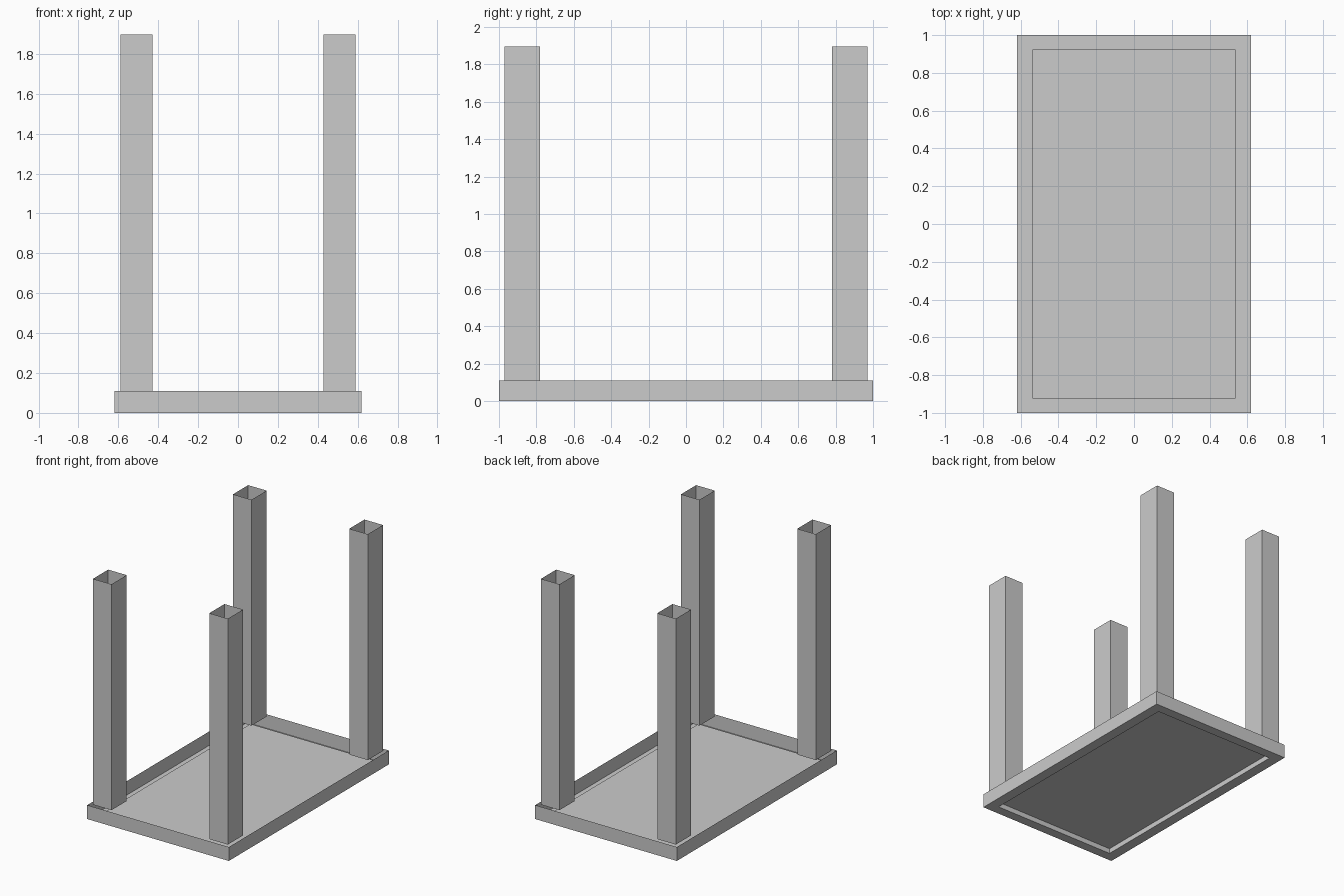
import bpy
import bmesh

if "Cube" in bpy.data.objects:
    bpy.data.objects.remove(bpy.data.objects["Cube"])


def rect(bm, x0, x1, y0, y1, z):
    return [bm.verts.new((x, y, z)) for x, y in ((x0, y0), (x1, y0), (x1, y1), (x0, y1))]


def bridge(bm, a, b):
    for i in range(4):
        j = (i + 1) % 4
        bm.faces.new((a[i], a[j], b[j], b[i]))


def finish(bm, name):
    mesh = bpy.data.meshes.new(name)
    bm.to_mesh(mesh)
    bm.free()
    bpy.context.collection.objects.link(bpy.data.objects.new(name, mesh))


# Thin-walled tray: open rim, flat border and a recessed centre panel
bm = bmesh.new()
rim = rect(bm, -0.62, 0.62, -1, 1, 0.11)
base = rect(bm, -0.62, 0.62, -1, 1, 0)
border = rect(bm, -0.537, 0.537, -0.923, 0.923, 0)
panel = rect(bm, -0.537, 0.537, -0.923, 0.923, 0.04)
for upper, lower in ((base, rim), (border, base), (panel, border)):
    bridge(bm, lower, upper)
bm.faces.new(panel[::-1])
finish(bm, "table_top")

# Four hollow square legs, open at the ends
for side, sx in (("left", -1), ("right", 1)):
    for end, sy in (("front", -1), ("back", 1)):
        bm = bmesh.new()
        x0, x1 = sorted((sx * 0.428, sx * 0.59))
        y0, y1 = sorted((sy * 0.78, sy * 0.97))
        bridge(bm, rect(bm, x0, x1, y0, y1, 0.11), rect(bm, x0, x1, y0, y1, 1.897))
        finish(bm, f"{end}_{side}_leg")
